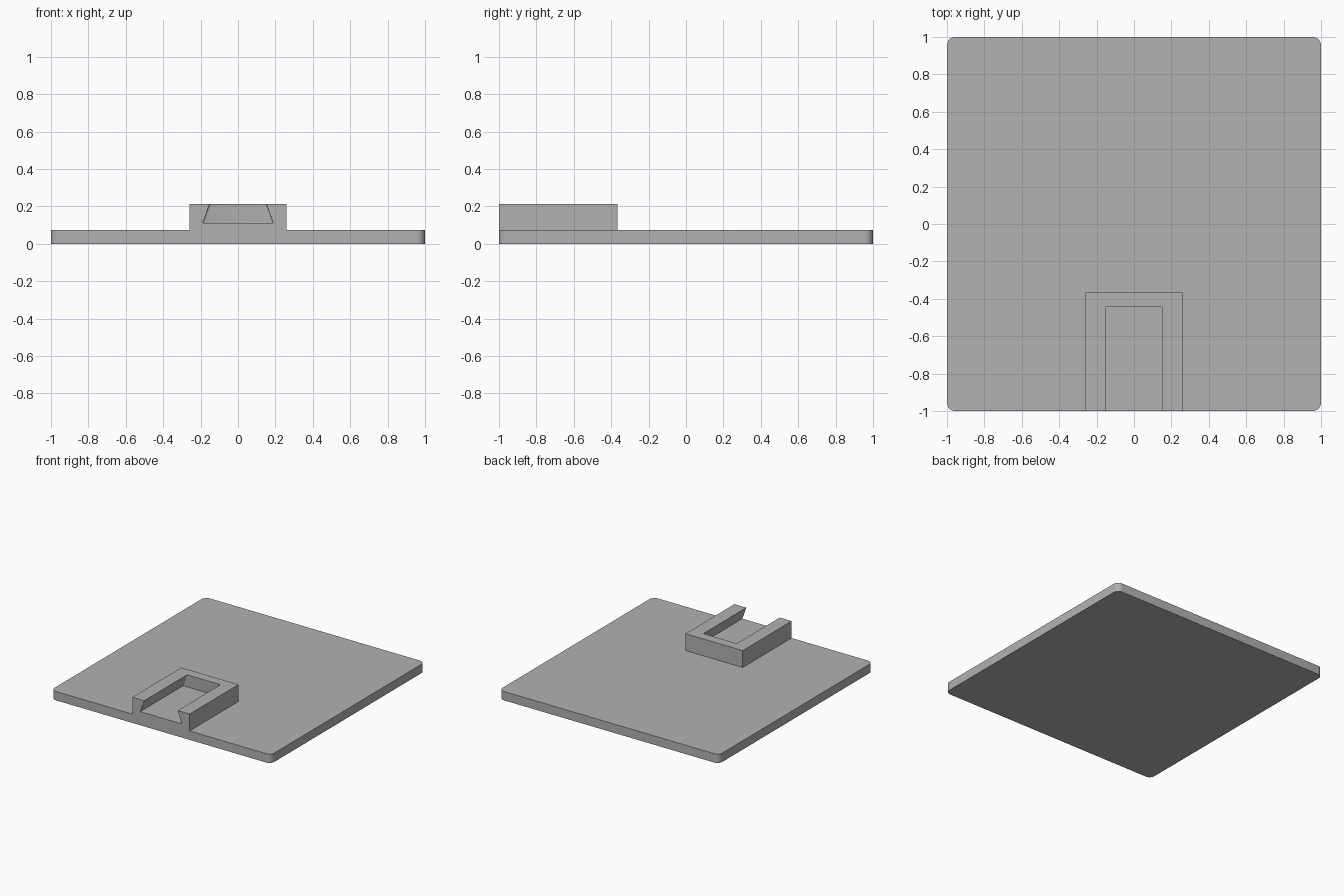
import bpy
import bmesh
from mathutils import Vector

if "Cube" in bpy.data.objects:
    bpy.data.objects.remove(bpy.data.objects["Cube"], do_unlink=True)

PLATE_TOP, MOUNT_TOP, SLOT_FLOOR = 0.073, 0.212, 0.112
MOUNT_HALF, MOUNT_BACK, SLOT_BACK = 0.26, -0.365, -0.443
SLOT_LOW, SLOT_HIGH = 0.188, 0.152

grey = bpy.data.materials.new("plain_grey")
grey.use_nodes = True
colour = (0.445, 0.445, 0.445, 1)
grey.diffuse_color = colour
grey.node_tree.nodes["Principled BSDF"].inputs["Base Color"].default_value = colour


def extrude_profile(name, points, direction, bevel=0, segments=1, choose=None):
    """Extrude a closed outline and optionally round some of its long edges."""
    bm = bmesh.new()
    face = bm.faces.new([bm.verts.new(p) for p in points])
    new = bmesh.ops.extrude_face_region(bm, geom=[face])["geom"]
    moved = [v for v in new if isinstance(v, bmesh.types.BMVert)]
    bmesh.ops.translate(bm, verts=moved, vec=direction)
    if bevel:
        edges = [e for e in bm.edges if choose(e)]
        bmesh.ops.bevel(bm, geom=edges, offset=bevel, segments=segments,
                        profile=0.5, affect='EDGES')
    bmesh.ops.recalc_face_normals(bm, faces=bm.faces)
    mesh = bpy.data.meshes.new(name)
    bm.to_mesh(mesh)
    bm.free()
    mesh.materials.append(grey)
    obj = bpy.data.objects.new(name, mesh)
    bpy.context.collection.objects.link(obj)
    return obj


def combine(target, tool, operation):
    """Apply an exact boolean and discard the tool."""
    mod = target.modifiers.new(operation.lower(), 'BOOLEAN')
    mod.operation, mod.object, mod.solver = operation, tool, 'EXACT'
    bpy.context.view_layer.objects.active = target
    bpy.ops.object.modifier_apply(modifier=mod.name)
    bpy.data.objects.remove(tool, do_unlink=True)


def upright(e):
    a, b = (v.co for v in e.verts)
    return (a - b).xy.length < 0.001


def slot_back_side(e):
    a, b = (v.co for v in e.verts)
    return a.y > -0.5 and b.y > -0.5 and abs(a.z - b.z) > 0.01


# Square base plate with rounded corners
base = extrude_profile("base_plate", [(-1, -1, 0), (1, -1, 0), (1, 1, 0), (-1, 1, 0)],
                       Vector((0, 0, PLATE_TOP)), 0.045, 10, upright)

# Raised mount, flush with the front edge
mount = extrude_profile("mount", [(-MOUNT_HALF, -1, 0.03), (MOUNT_HALF, -1, 0.03),
                                  (MOUNT_HALF, -1, MOUNT_TOP), (-MOUNT_HALF, -1, MOUNT_TOP)],
                        Vector((0, MOUNT_BACK + 1, 0)))
combine(base, mount, 'UNION')

# Dovetail slot, open at the front and top
over = 0.05
flare = SLOT_HIGH - (SLOT_LOW - SLOT_HIGH) * over / (MOUNT_TOP - SLOT_FLOOR)
slot = extrude_profile("slot_cutter", [(-SLOT_LOW, -1.1, SLOT_FLOOR), (SLOT_LOW, -1.1, SLOT_FLOOR),
                                       (flare, -1.1, MOUNT_TOP + over), (-flare, -1.1, MOUNT_TOP + over)],
                       Vector((0, SLOT_BACK + 1.1, 0)), 0.008, 3, slot_back_side)
combine(base, slot, 'DIFFERENCE')

base.name = "base_plate_with_dovetail_mount"
base.select_set(True)
bpy.context.view_layer.objects.active = base
bpy.ops.object.shade_smooth_by_angle()
